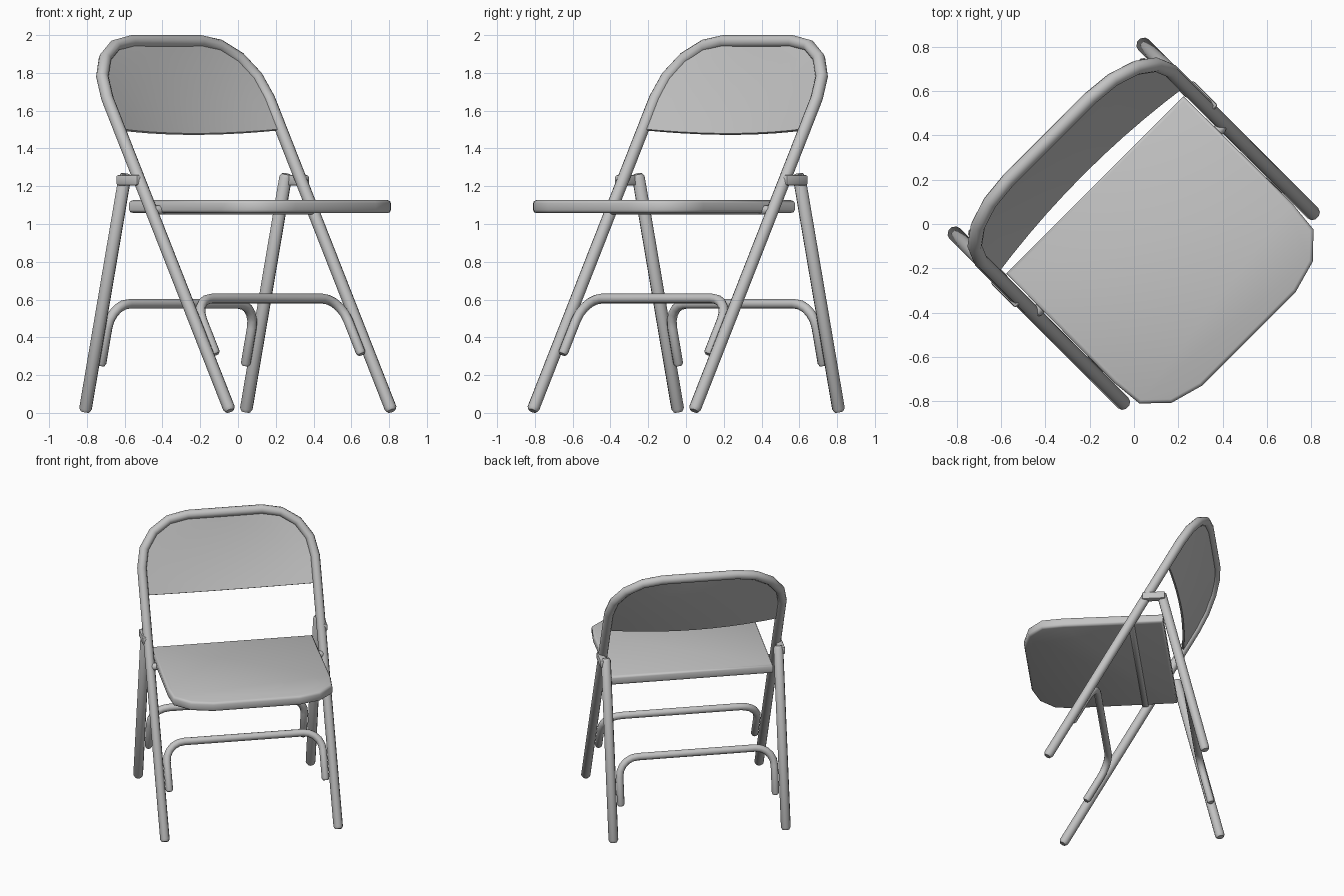
import bpy, bmesh, math
from mathutils import Matrix, Vector

if "Cube" in bpy.data.objects:
    bpy.data.objects.remove(bpy.data.objects["Cube"])

TURN = Matrix.Rotation(math.radians(45), 4, 'Z')   # chair stands turned by 45 degrees
GREY = (0.55, 0.55, 0.55, 1)
paint = bpy.data.materials.new("grey_metal")
paint.use_nodes = True
paint.diffuse_color = GREY
paint.node_tree.nodes["Principled BSDF"].inputs["Base Color"].default_value = GREY


def finish(name, mesh, angle=40):
    """Turn the mesh, paint it and shade it."""
    mesh.name = name
    mesh.transform(TURN)
    mesh.materials.clear()
    mesh.materials.append(paint)
    obj = bpy.data.objects.new(name, mesh)
    bpy.context.collection.objects.link(obj)
    bpy.ops.object.select_all(action='DESELECT')
    obj.select_set(True)
    bpy.context.view_layer.objects.active = obj
    bpy.ops.object.shade_smooth_by_angle(angle=math.radians(angle))
    return obj


def tube(name, points, radius):
    """Round tube along a path, with chamfered ends."""
    pts = [Vector(p) for p in points]
    tip = radius * 0.5
    first = pts[0] + (pts[1] - pts[0]).normalized() * tip
    last = pts[-1] + (pts[-2] - pts[-1]).normalized() * tip
    pts = [pts[0], first] + pts[1:-1] + [last, pts[-1]]
    curve = bpy.data.curves.new(name, 'CURVE')
    curve.dimensions = '3D'
    curve.bevel_depth = radius
    curve.bevel_resolution = 3
    curve.use_fill_caps = True
    spline = curve.splines.new('POLY')
    spline.points.add(len(pts) - 1)
    for i, p in enumerate(pts):
        spline.points[i].co = (*p, 1)
        spline.points[i].radius = 0.7 if i in (0, len(pts) - 1) else 1
    temp = bpy.data.objects.new(name + "_path", curve)
    bpy.context.collection.objects.link(temp)
    graph = bpy.context.evaluated_depsgraph_get()
    mesh = bpy.data.meshes.new_from_object(temp.evaluated_get(graph))
    bpy.data.objects.remove(temp)
    return finish(name, mesh)


def solid(name, bm, angle=40):
    bmesh.ops.recalc_face_normals(bm, faces=bm.faces)
    mesh = bpy.data.meshes.new(name)
    bm.to_mesh(mesh)
    bm.free()
    return finish(name, mesh, angle)


# Leaning planes of the front frame and the back legs
FRONT_SLOPE, BACK_SLOPE = 0.555, -0.24


def front(x, z):
    return Vector((x, -0.551 + FRONT_SLOPE * z, z))


def back(x, z):
    return Vector((x, 0.545 + BACK_SLOPE * z, z))


def arch(plane, slope, half, bottom, top, bend, steps):
    """Upside-down U in a leaning plane, with round corners."""
    drop = bend / math.hypot(1, slope)
    side = [(half, bottom)]
    for i in range(steps + 1):
        a = math.pi / 2 * i / steps
        side.append((half - bend + bend * math.cos(a), top - drop + drop * math.sin(a)))
    return [plane(x, z) for x, z in side] + [plane(-x, z) for x, z in reversed(side)]


# Front legs and back hoop are one bent tube
HALF, TOP, BEND = 0.605, 1.967, 0.345
tube("front_frame", arch(front, FRONT_SLOPE, HALF, 0.011, TOP, BEND, 4), 0.033)

# Stretchers
tube("front_stretcher", arch(front, FRONT_SLOPE, 0.545, 0.31, 0.605, 0.13, 5), 0.026)
tube("back_stretcher", arch(back, BACK_SLOPE, 0.54, 0.25, 0.577, 0.13, 5), 0.026)

# Back legs and pivot brackets
for side, sign in (("left", 1), ("right", -1)):
    tube("back_leg_" + side, [back(sign * 0.602, 0.006), back(sign * 0.602, 1.265)], 0.034)
    bm = bmesh.new()
    bmesh.ops.create_cube(bm, size=1)
    bmesh.ops.scale(bm, vec=(0.05, 0.16, 0.056), verts=bm.verts)
    bmesh.ops.translate(bm, vec=(sign * 0.622, 0.19, 1.232), verts=bm.verts)
    bmesh.ops.bevel(bm, geom=bm.edges[:], offset=0.012, segments=2, affect='EDGES', profile=0.5)
    solid("pivot_bracket_" + side, bm)

# Seat with rounded front corners and softened rims
half_outline = [(0.565, 0.25), (0.57, -0.44), (0.555, -0.59), (0.45, -0.69), (0.3, -0.732)]
outline = half_outline + [(-x, y) for x, y in reversed(half_outline)]
bm = bmesh.new()
base = bm.faces.new([bm.verts.new((x, y, 1.058)) for x, y in outline])
walls = bmesh.ops.extrude_face_region(bm, geom=[base])
raised = [v for v in walls["geom"] if isinstance(v, bmesh.types.BMVert)]
bmesh.ops.translate(bm, vec=(0, 0, 0.068), verts=raised)
rims = [e for e in bm.edges if abs(e.verts[0].co.z - e.verts[1].co.z) < 0.001]
bmesh.ops.bevel(bm, geom=rims, offset=0.016, segments=2, affect='EDGES', profile=0.5)
solid("seat", bm, 50)

# Rod below the seat, joining the front legs
tube("seat_rod", [(-0.6, 0.03, 1.074), (0.6, 0.03, 1.074)], 0.026)

# Back panel bowed rearward, flat at the top where it meets the hoop
normal = Vector((0, 1, -FRONT_SLOPE)).normalized()
drop = BEND / math.hypot(1, FRONT_SLOPE)
rows = [(HALF, 1.5), (HALF, 1.56)]
for i in range(5):
    a = math.pi / 2 * i / 4
    rows.append((HALF - BEND + BEND * math.cos(a), TOP - drop + drop * math.sin(a)))
COLS = 10
bm = bmesh.new()
grid = []
for width, z in rows:
    rise = (z - 1.5) / (TOP - 1.5)
    line = []
    for c in range(COLS + 1):
        t = 2 * c / COLS - 1
        bow = 0.05 * (1 - t * t) * (1 - rise ** 2)
        line.append(bm.verts.new(front(width * t, z) + normal * (bow - 0.008)))
    grid.append(line)
for low, high in zip(grid, grid[1:]):
    for c in range(COLS):
        bm.faces.new((low[c], low[c + 1], high[c + 1], high[c]))
shell = bmesh.ops.extrude_face_region(bm, geom=bm.faces[:])
moved = [v for v in shell["geom"] if isinstance(v, bmesh.types.BMVert)]
bmesh.ops.translate(bm, vec=normal * 0.016, verts=moved)
solid("back_panel", bm)
